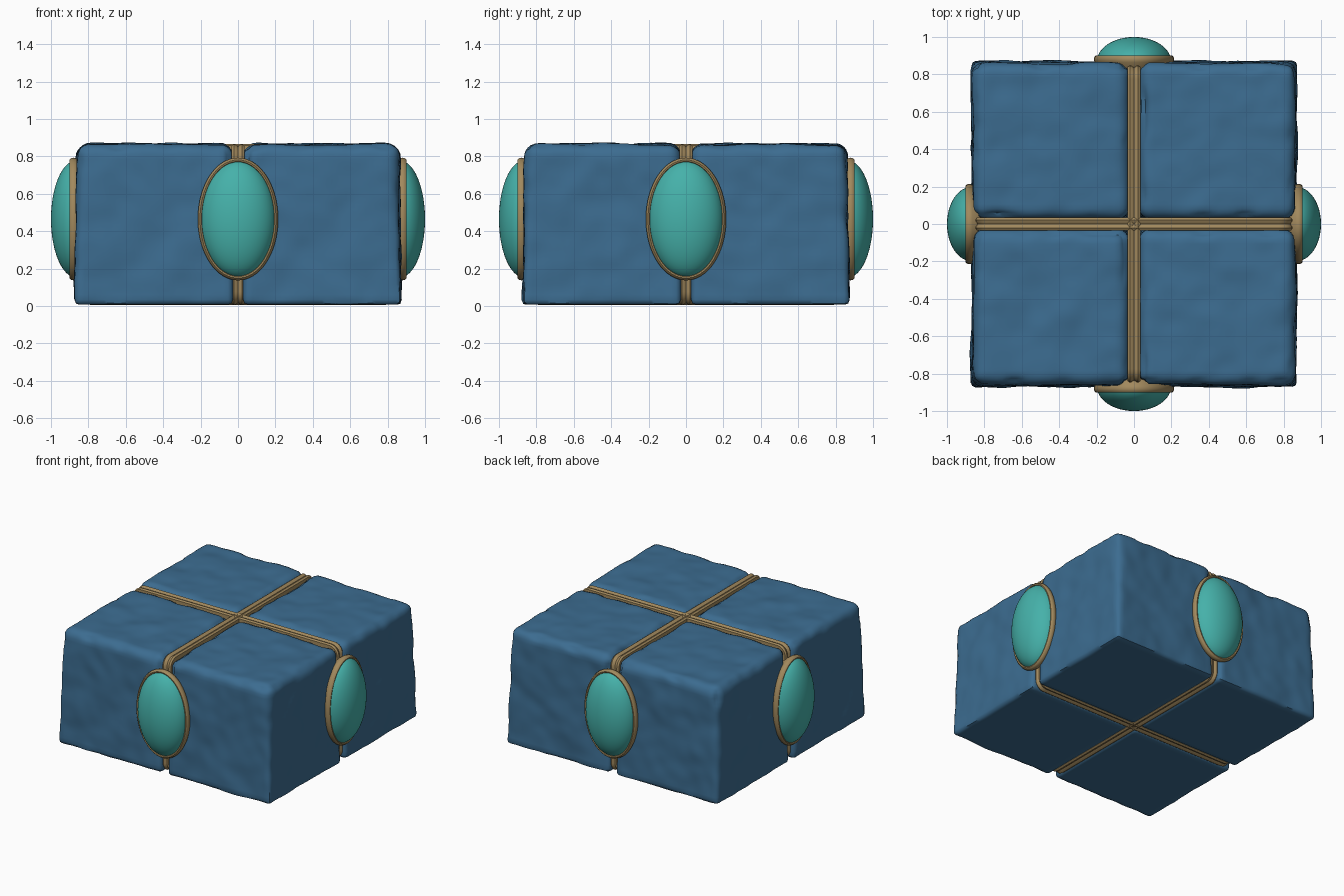
import bpy, bmesh, math
from mathutils import Vector, Matrix, noise

if "Cube" in bpy.data.objects:
    bpy.data.objects.remove(bpy.data.objects["Cube"])


def material(name, rgb):
    m = bpy.data.materials.new(name)
    m.diffuse_color = (*rgb, 1)
    m.use_nodes = True
    m.node_tree.nodes["Principled BSDF"].inputs["Base Color"].default_value = m.diffuse_color
    return m


STONE = material("blue_stone", (0.045, 0.15, 0.28))
GOLD = material("dull_gold", (0.36, 0.25, 0.11))
GEM = material("teal_gem", (0.06, 0.44, 0.40))


def finish(name, bm, mat, angle=40):
    bmesh.ops.recalc_face_normals(bm, faces=bm.faces)
    me = bpy.data.meshes.new(name)
    bm.to_mesh(me)
    bm.free()
    me.materials.append(mat)
    ob = bpy.data.objects.new(name, me)
    bpy.context.collection.objects.link(ob)
    bpy.context.view_layer.objects.active = ob
    ob.select_set(True)
    bpy.ops.object.shade_smooth_by_angle(angle=math.radians(angle))
    ob.select_set(False)
    return ob


# Worn stone blocks: rounded boxes with noise dents and chipped top edges
def stone_block(name, sx, sy):
    half = Vector((0.423, 0.423, 0.43))
    centre = Vector((sx * 0.45, sy * 0.45, 0.437))
    bm = bmesh.new()
    bmesh.ops.create_cube(bm, size=2)
    bmesh.ops.subdivide_edges(bm, edges=bm.edges[:], cuts=31, use_grid_fill=True)
    for v in bm.verts:
        p = Vector([c * h for c, h in zip(v.co, half)])
        up = (v.co.z + 1) / 2
        r = 0.025 + 0.04 * up
        q = Vector([max(-h + r, min(h - r, c)) for c, h in zip(p, half)])
        n = (p - q).normalized()
        edge = 1 - max(abs(c) for c in n)
        p = q + n * r
        w = p + centre
        # waviness, fading out on the underside and the inner faces
        outer = max(n.x * sx, n.y * sy, n.z, 0)
        dent = 0.012 * noise.noise(w * 4.5) + 0.006 * noise.noise(w * 10) - 0.002
        chip = 0.14 * edge * max(0, noise.noise(w * 7 + Vector((3, 1, 5))))
        p += n * (dent * outer - chip * up * outer)
        # outer walls lean in slightly towards the top
        if p.x * sx > 0:
            p.x -= sx * 0.012 * up * abs(p.x) / half.x
        if p.y * sy > 0:
            p.y -= sy * 0.012 * up * abs(p.y) / half.y
        v.co = p + centre
    return finish(name, bm, STONE, 50)


for sx, lr in ((-1, "left"), (1, "right")):
    for sy, fb in ((-1, "front"), (1, "back")):
        stone_block(f"stone_block_{fb}_{lr}", sx, sy)


# Gold bands: grooved strip swept round a rounded rectangle
def gold_band(name, rot):
    profile = [(-.034, -.04), (-.034, .004), (-.022, .012), (-.01, .008), (0, .001),
               (.01, .008), (.022, .012), (.034, .004), (.034, -.04)]
    hx, hz, zc, r = 0.835, 0.418, 0.435, 0.06
    rings = []
    bm = bmesh.new()
    for k, (cx, cz) in enumerate(((1, 1), (-1, 1), (-1, -1), (1, -1))):
        for i in range(9):
            a = math.pi / 2 * (k + i / 8)
            n = Vector((math.cos(a), 0, math.sin(a)))
            c = Vector((cx * (hx - r), 0, zc + cz * (hz - r))) + n * r
            rings.append([bm.verts.new(c + n * o + Vector((0, s, 0))) for s, o in profile])
    m = len(profile)
    for i, a in enumerate(rings):
        b = rings[(i + 1) % len(rings)]
        for j in range(m):
            bm.faces.new((a[j], b[j], b[(j + 1) % m], a[(j + 1) % m]))
    bmesh.ops.rotate(bm, verts=bm.verts, matrix=Matrix.Rotation(rot, 3, 'Z'))
    return finish(name, bm, GOLD)


gold_band("gold_band_across", 0)
gold_band("gold_band_lengthwise", math.pi / 2)


# Oval lathe: profile of (inset from rim edge, distance from the centre)
def oval(name, profile, mat, rot, closed=False, steps=64):
    bm = bmesh.new()
    rings = []
    for inset, d in profile:
        rings.append([bm.verts.new((
            (0.215 - inset[0]) * math.cos(2 * math.pi * i / steps), -d,
            0.465 + (0.328 - inset[1]) * math.sin(2 * math.pi * i / steps)))
            for i in range(steps)])
    pairs = list(zip(rings, rings[1:]))
    if closed:
        pairs.append((rings[-1], rings[0]))
    for a, b in pairs:
        for i in range(steps):
            j = (i + 1) % steps
            bm.faces.new((a[i], a[j], b[j], b[i]))
    if not closed:
        bm.faces.new(rings[0])
        bm.faces.new(rings[-1])
    bmesh.ops.rotate(bm, verts=bm.verts, matrix=Matrix.Rotation(rot, 3, 'Z'))
    return finish(name, bm, mat)


rim = [((t, t), d) for t, d in ((.05, .80), (.025, .835), (.004, .865), (0, .88), (.004, .895),
                                (.012, .902), (.02, .90), (.028, .885), (.05, .86))]
dome = []
for i in range(17):
    a = math.pi / 2 * min(i / 16, 0.995)
    dome.append(((0.215 - 0.2 * math.cos(a), 0.328 - 0.313 * math.cos(a)),
                 0.865 + 0.135 * math.sin(a)))

# Gem and rim on each of the four sides
for k, side in enumerate(("front", "right", "back", "left")):
    oval(f"gem_rim_{side}", rim, GOLD, k * math.pi / 2, closed=True)
    oval(f"gem_{side}", dome, GEM, k * math.pi / 2)
